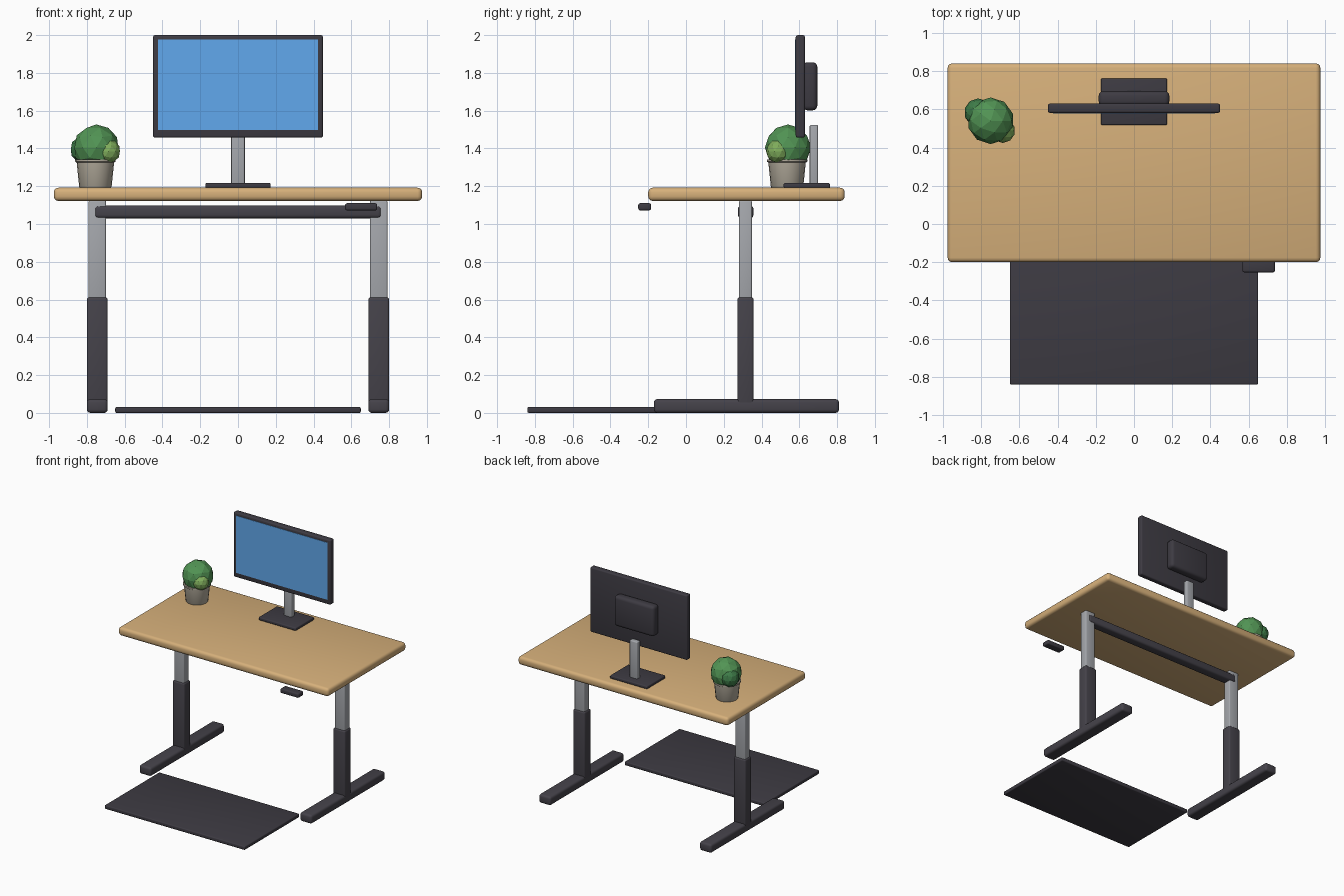
import bpy, bmesh, math

if "Cube" in bpy.data.objects:
    bpy.data.objects.remove(bpy.data.objects["Cube"])


def mat(name, rgb):
    # display colour converted to linear
    m = bpy.data.materials.new(name)
    m.diffuse_color = [((c + 0.055) / 1.055) ** 2.4 for c in rgb] + [1]
    m.use_nodes = True
    m.node_tree.nodes["Principled BSDF"].inputs["Base Color"].default_value = m.diffuse_color
    return m


WOOD = mat("wood", (0.84, 0.69, 0.48))
DARK = mat("dark_metal", (0.27, 0.26, 0.29))
STEEL = mat("steel", (0.65, 0.66, 0.68))
BLACK = mat("black_plastic", (0.24, 0.23, 0.26))
SCREEN = mat("screen_blue", (0.38, 0.66, 0.93))
CLAY = mat("pot_clay", (0.70, 0.67, 0.61))
SOIL = mat("soil_brown", (0.28, 0.22, 0.18))
GREENS = [mat("leaf_mid", (0.32, 0.58, 0.33)),
          mat("leaf_light", (0.50, 0.68, 0.36)),
          mat("leaf_dark", (0.24, 0.48, 0.28))]


def finish(name, bm, m):
    me = bpy.data.meshes.new(name)
    bm.to_mesh(me)
    bm.free()
    ob = bpy.data.objects.new(name, me)
    bpy.context.collection.objects.link(ob)
    me.materials.append(m)
    return ob


def smooth(ob, angle=40):
    bpy.ops.object.select_all(action='DESELECT')
    ob.select_set(True)
    bpy.context.view_layer.objects.active = ob
    bpy.ops.object.shade_smooth_by_angle(angle=math.radians(angle))


def box(name, x, y, z, m, bevel=0.0, seg=3):
    """Box from (min, max) ranges with rounded edges."""
    bm = bmesh.new()
    bmesh.ops.create_cube(bm, size=1)
    for v in bm.verts:
        v.co = [r[0] if c < 0 else r[1] for c, r in zip(v.co, (x, y, z))]
    if bevel:
        bmesh.ops.bevel(bm, geom=bm.edges[:], offset=bevel, segments=seg,
                        profile=0.5, affect='EDGES', clamp_overlap=True)
    ob = finish(name, bm, m)
    if bevel:
        smooth(ob)
    return ob


def lathe(name, profile, loc, m, sides=20):
    bm = bmesh.new()
    vs = [bm.verts.new((r, 0, z)) for r, z in profile]
    es = [bm.edges.new(p) for p in zip(vs, vs[1:])]
    bmesh.ops.spin(bm, geom=vs + es, cent=(0, 0, 0), axis=(0, 0, 1),
                   angle=math.tau, steps=sides)
    bmesh.ops.remove_doubles(bm, verts=bm.verts[:], dist=1e-5)
    bmesh.ops.recalc_face_normals(bm, faces=bm.faces[:])
    ob = finish(name, bm, m)
    ob.location = loc
    smooth(ob)
    return ob


# Desk top
box("desk_top", (-0.975, 0.975), (-0.20, 0.84), (1.122, 1.192), WOOD, 0.024)

# Telescoping legs and feet
for side, s in (("left", -1), ("right", 1)):
    def xr(half):
        return (s * 0.745 - half, s * 0.745 + half)
    box(side + "_foot", xr(0.055), (-0.17, 0.81), (0, 0.073), DARK, 0.018)
    box(side + "_lower_leg", xr(0.055), (0.272, 0.358), (0.03, 0.612), DARK, 0.012)
    box(side + "_upper_leg", xr(0.046), (0.281, 0.349), (0.58, 1.125), STEEL, 0.008)

# Cross beam and height controller
box("cross_beam", (-0.76, 0.76), (0.275, 0.357), (1.03, 1.098), DARK, 0.018)
box("height_controller", (0.567, 0.737), (-0.253, -0.185), (1.072, 1.11), BLACK, 0.01)

# Standing mat
box("floor_mat", (-0.65, 0.65), (-0.84, -0.115), (0, 0.032), BLACK, 0.008)

# Monitor
box("monitor_body", (-0.45, 0.45), (0.581, 0.63), (1.457, 2.0), BLACK, 0.011)
box("monitor_screen", (-0.424, 0.424), (0.578, 0.59), (1.497, 1.976), SCREEN)
box("monitor_back_housing", (-0.185, 0.185), (0.618, 0.695), (1.602, 1.856), BLACK, 0.024)
box("monitor_column", (-0.036, 0.036), (0.655, 0.699), (1.20, 1.525), STEEL, 0.008)
box("monitor_base", (-0.173, 0.173), (0.517, 0.762), (1.190, 1.217), BLACK, 0.008)

# Plant pot, soil and foliage
PX, PY = -0.755, 0.535
lathe("plant_pot", [(0, 0), (0.081, 0), (0.086, 0.008), (0.099, 0.135), (0.107, 0.14),
                    (0.107, 0.152), (0.094, 0.152), (0.09, 0.12), (0, 0.12)],
      (PX, PY, 1.19), CLAY)
lathe("soil", [(0.092, 0.125), (0, 0.13)], (PX, PY, 1.19), SOIL)
clumps = [((-0.75, 0.54, 1.405), 0.122), ((-0.686, 0.488, 1.385), 0.064),
          ((-0.815, 0.583, 1.395), 0.074)]
for i, (loc, r) in enumerate(clumps):
    bm = bmesh.new()
    bmesh.ops.create_icosphere(bm, subdivisions=2, radius=r)
    leaf = finish(f"foliage_{i + 1}", bm, GREENS[i])
    leaf.location = loc
